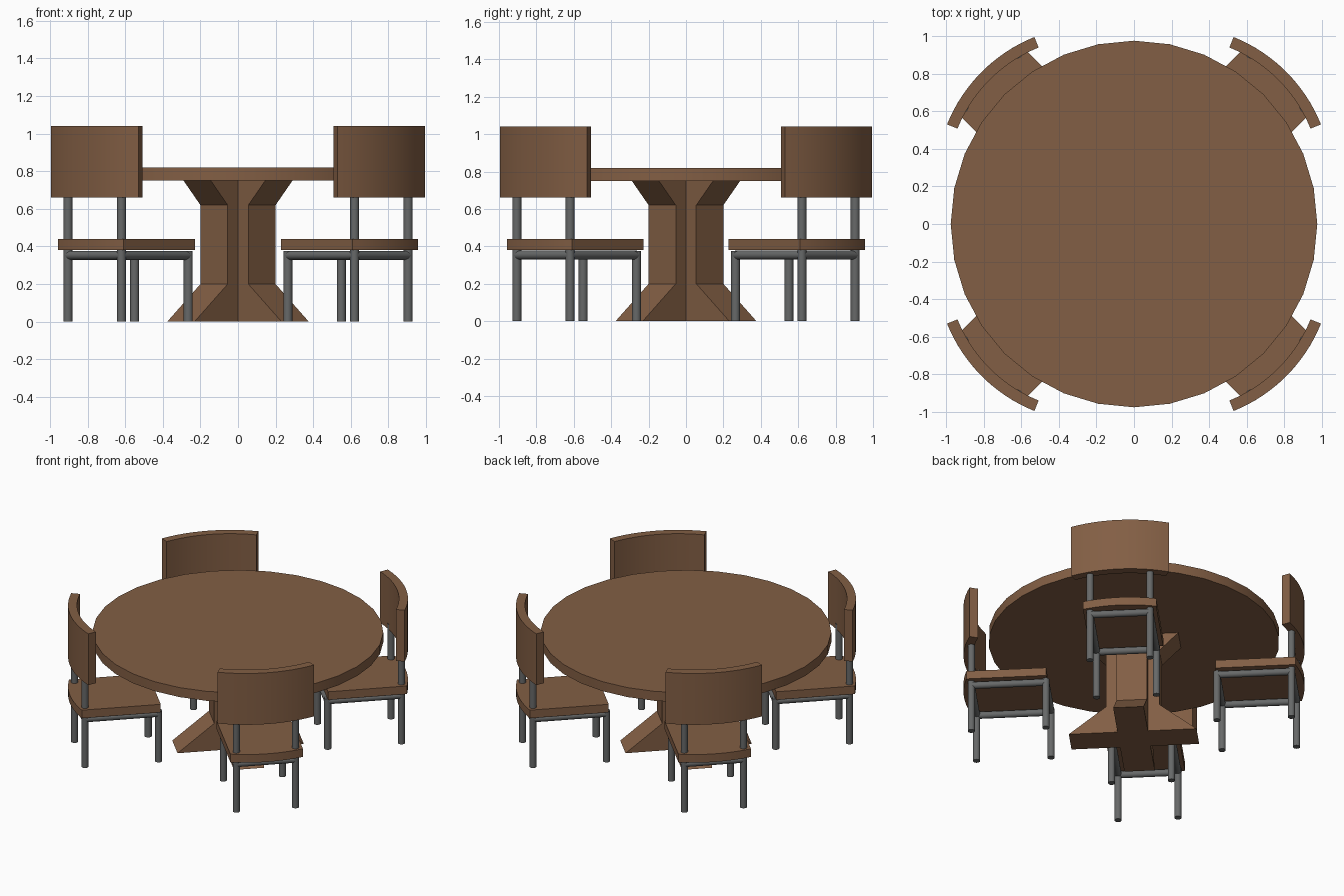
import bpy
import bmesh
from math import sin, cos, asin, pi, radians
from mathutils import Vector, Matrix

cube = bpy.data.objects.get("Cube")
if cube:
    bpy.data.objects.remove(cube, do_unlink=True)


def make_material(name, color):
    mat = bpy.data.materials.new(name)
    mat.use_nodes = True
    mat.diffuse_color = color
    mat.node_tree.nodes["Principled BSDF"].inputs["Base Color"].default_value = color
    return mat


wood = make_material("brown wood", (0.225, 0.113, 0.058, 1))
metal = make_material("grey metal", (0.135, 0.14, 0.14, 1))


def finish(name, bm, mat, angle=0.0, smooth=True):
    """Turn a bmesh into an object, turned about the z axis."""
    bmesh.ops.recalc_face_normals(bm, faces=bm.faces)
    mesh = bpy.data.meshes.new(name)
    bm.to_mesh(mesh)
    bm.free()
    mesh.materials.append(mat)
    obj = bpy.data.objects.new(name, mesh)
    bpy.context.collection.objects.link(obj)
    obj.rotation_euler.z = angle
    if smooth:
        bpy.ops.object.select_all(action="DESELECT")
        obj.select_set(True)
        bpy.context.view_layer.objects.active = obj
        bpy.ops.object.shade_smooth_by_angle(angle=radians(30))
    return obj


def loft(rings):
    """Skin matching rings of points and cap both ends."""
    bm = bmesh.new()
    rows = [[bm.verts.new(p) for p in ring] for ring in rings]
    n = len(rows[0])
    for low, high in zip(rows, rows[1:]):
        for i in range(n):
            j = (i + 1) % n
            bm.faces.new((low[i], low[j], high[j], high[i]))
    bm.faces.new(rows[0])
    bm.faces.new(rows[-1])
    return bm


def prism(outline, bottom, top):
    return loft([[(x, y, z) for x, y in outline] for z in (bottom, top)])


def tube(start, end, radius):
    start, end = Vector(start), Vector(end)
    axis = end - start
    turn = axis.to_track_quat("Z", "Y").to_matrix().to_4x4()
    bm = bmesh.new()
    bmesh.ops.create_cone(
        bm, cap_ends=True, segments=16, radius1=radius, radius2=radius,
        depth=axis.length,
        matrix=Matrix.Translation((start + end) / 2) @ turn)
    return bm


def arc(center, radius, half_angle, steps=12):
    angles = [half_angle * (2 * i / steps - 1) for i in range(steps + 1)]
    return [(center + radius * cos(a), radius * sin(a)) for a in angles]


# Round table top
rim = [(0.975 * cos(i * pi / 16), 0.975 * sin(i * pi / 16)) for i in range(32)]
finish("table_top", prism(rim, 0.75, 0.82), wood)

# Cross-shaped pedestal with flared foot and head
ARM = 0.1025


def cross_ring(z, reach):
    corners = [Vector((reach, -ARM, z)), Vector((reach, ARM, z)), Vector((ARM, ARM, z))]
    return [Matrix.Rotation(k * pi / 2, 3, "Z") @ p for k in range(4) for p in corners]


levels = [(0, 0.43), (0.2, 0.18), (0.62, 0.18), (0.75, 0.307)]
finish("pedestal", loft([cross_ring(z, r) for z, r in levels]), wood, pi / 4, False)

# Chair plan: local +x points away from the table
CENTER, OUTER, INNER = 0.304, 0.841, 0.781
SEAT_HALF, SEAT_FRONT = 0.247, 0.57
FRONT, REAR, SIDE = 0.576, 1.078, 0.2015
RAIL_Z = 0.353
TUBE = 0.024


def make_chair(label, angle):
    # Curved seat and backrest share one centre
    seat = arc(CENTER, OUTER, asin(SEAT_HALF / OUTER))
    seat += [(SEAT_FRONT, SEAT_HALF), (SEAT_FRONT, -SEAT_HALF)]
    finish(label + "_seat", prism(seat, 0.38, 0.44), wood, angle)

    half = radians(23)
    back = arc(CENTER, OUTER, half) + arc(CENTER, INNER, half)[::-1]
    finish(label + "_backrest", prism(back, 0.66, 1.04), wood, angle)

    # Legs, the rear pair rising into the backrest
    for side, s in (("right", -SIDE), ("left", SIDE)):
        finish(f"{label}_front_leg_{side}",
               tube((FRONT, s, 0), (FRONT, s, 0.375), TUBE), metal, angle)
        finish(f"{label}_rear_leg_{side}",
               tube((REAR, s, 0), (REAR, s, 0.7), TUBE), metal, angle)
        finish(f"{label}_side_rail_{side}",
               tube((FRONT, s, RAIL_Z), (REAR, s, RAIL_Z), TUBE), metal, angle)

    # Cross rails under the seat
    for end, x in (("front", FRONT), ("rear", REAR)):
        finish(f"{label}_{end}_rail",
               tube((x, -SIDE, RAIL_Z), (x, SIDE, RAIL_Z), TUBE), metal, angle)


for i, place in enumerate(("back_left", "back_right", "front_right", "front_left")):
    make_chair(place + "_chair", pi / 4 + i * pi / 2)
